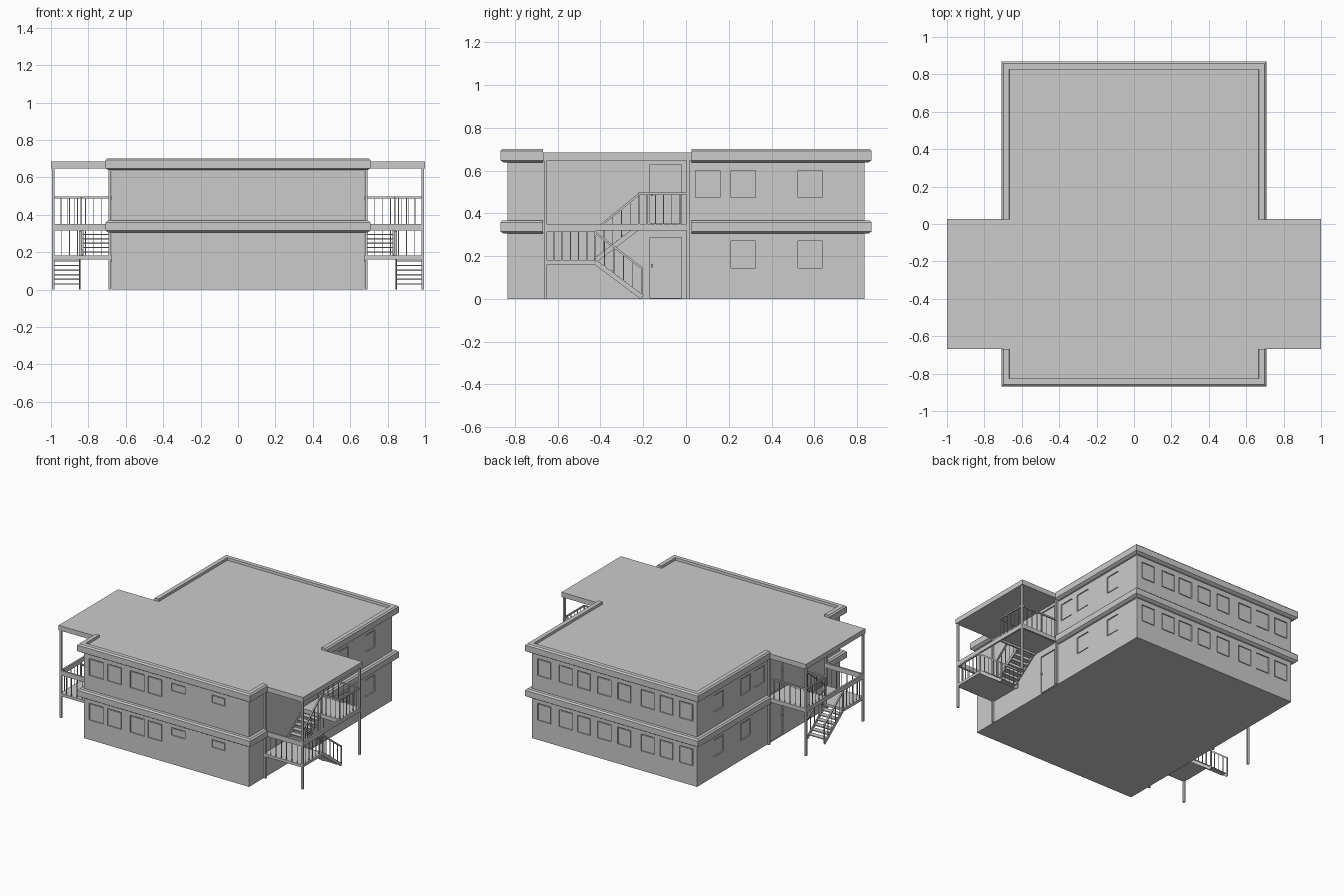
import bpy, bmesh
from mathutils import Vector, Matrix

if "Cube" in bpy.data.objects:
    bpy.data.objects.remove(bpy.data.objects["Cube"])

WX, WY, TOP = 0.675, 0.835, 0.684      # wall half sizes and roof height


def finish(bm, name):
    bmesh.ops.recalc_face_normals(bm, faces=bm.faces)
    me = bpy.data.meshes.new(name)
    bm.to_mesh(me)
    bm.free()
    ob = bpy.data.objects.new(name, me)
    bpy.context.collection.objects.link(ob)
    return ob


def box(bm, x0, x1, y0, y1, z0, z1):
    m = Matrix.Translation(((x0 + x1) / 2, (y0 + y1) / 2, (z0 + z1) / 2))
    bmesh.ops.create_cube(bm, size=1, matrix=m @ Matrix.Diagonal((abs(x1 - x0), abs(y1 - y0), z1 - z0, 1)))


def bar(bm, a, b, w, h=None):
    a, b = Vector(a), Vector(b)
    d = b - a
    up = Vector((0, 0, 1)) if abs(d.normalized().z) < 0.99 else Vector((0, 1, 0))
    side = d.cross(up).normalized()
    r = Matrix((side, d.normalized(), side.cross(d).normalized())).transposed().to_4x4()
    bmesh.ops.create_cube(bm, size=1, matrix=Matrix.Translation((a + b) / 2) @ r
                          @ Matrix.Diagonal((w, d.length, h or w, 1)))


def railing(bm, a, b, height, n):
    a, b, up = Vector(a), Vector(b), Vector((0, 0, height))
    bar(bm, a + up, b + up, 0.010)
    for i in range(n + 1):
        p = a.lerp(b, i / n)
        bar(bm, p, p + up, 0.008 if i in (0, n) else 0.004)


# Openings: (wall, start, end, bottom, top)
openings = []
for base in (0.145, 0.475):
    for c in (-0.575, -0.425, -0.24, -0.095):
        openings.append(("front", c - 0.058, c + 0.058, base, base + 0.125))
    for a in (0.04, 0.37):
        openings.append(("front", a, a + 0.11, base + 0.068, base + 0.125))
    for c in (0.575, 0.40, 0.25, 0.085, -0.08, -0.27, -0.425, -0.585):
        openings.append(("back", c - 0.055, c + 0.055, base, base + 0.125))
    for wall in ("left", "right"):
        openings += [(wall, 0.21, 0.325, base, base + 0.125), (wall, 0.525, 0.638, base, base + 0.125)]
for wall in ("left", "right"):
    openings += [(wall, 0.045, 0.16, 0.475, 0.60), (wall, -0.168, -0.022, 0.005, 0.288),
                 (wall, -0.168, -0.022, 0.355, 0.628)]


def wall_box(bm, o, inset, d0, d1):
    wall, a, b, z0, z1 = o
    a, b, z0, z1 = a + inset, b - inset, z0 + inset, z1 - inset
    s = 1 if wall in ("right", "back") else -1
    if wall in ("left", "right"):
        box(bm, *sorted((s * (WX + d0), s * (WX + d1))), a, b, z0, z1)
    else:
        box(bm, a, b, *sorted((s * (WY + d0), s * (WY + d1))), z0, z1)


# Main building with recessed windows and doors
bm = bmesh.new()
box(bm, -WX, WX, -WY, WY, 0, TOP)
body = finish(bm, "building_walls")
bm = bmesh.new()
for o in openings:
    wall_box(bm, o, 0, -0.008, 0.02)
cutter = finish(bm, "opening_cutter")
cutter.hide_render = True
cutter.hide_set(True)
mod = body.modifiers.new("openings", "BOOLEAN")
mod.object = cutter
mod.operation = "DIFFERENCE"
mod.solver = "EXACT"

# Panes and door leaves standing inside the recesses
bm = bmesh.new()
for o in openings:
    wall_box(bm, o, 0.007, -0.012, -0.004)
finish(bm, "window_and_door_panels")


# Projecting bands, U shaped around the front and back ends
def band(name, profile, sy, end):
    bm = bmesh.new()
    cols = []
    for d, z in profile:
        x, y = WX + d, sy * (WY + d)
        cols.append([bm.verts.new(p) for p in ((-x, end, z), (-x, y, z), (x, y, z), (x, end, z))])
    n = len(cols)
    for i in range(n):
        p, q = cols[i], cols[(i + 1) % n]
        for k in range(3):
            bm.faces.new((p[k], p[k + 1], q[k + 1], q[k]))
    bm.faces.new([c[0] for c in cols])
    bm.faces.new([c[3] for c in reversed(cols)])
    finish(bm, name)


roof_profile = [(-0.01, 0.638), (0.017, 0.638), (0.033, 0.648), (0.033, 0.692), (0.023, 0.702), (-0.008, 0.702), (-0.01, 0.68)]
floor_profile = [(-0.01, 0.305), (0.017, 0.305), (0.033, 0.315), (0.033, 0.358), (0.023, 0.368), (-0.01, 0.368)]
for label, sy, end in (("front", -1, -0.668), ("back", 1, 0.025)):
    band(label + "_roof_parapet", roof_profile, sy, end)
    band(label + "_floor_band", floor_profile, sy, end)

# Side porches, the same on both sides
for side, s in (("right", 1), ("left", -1)):
    IN, MID, OUT = s * 0.685, s * 0.838, s * 0.988
    F, B, S, L = -0.657, 0.01, -0.22, -0.425   # front, back, balcony edge, landing edge

    bm = bmesh.new()
    box(bm, *sorted((s * WX, s)), -0.668, 0.027, 0.648, TOP)
    finish(bm, side + "_porch_roof")

    bm = bmesh.new()
    for x in (IN, OUT):
        for y in (F, B):
            bar(bm, (x, y, 0), (x, y, 0.65), 0.014)
    finish(bm, side + "_porch_posts")

    bm = bmesh.new()
    for a, b in (((OUT, F), (OUT, B)), ((IN, F), (OUT, F)), ((IN, B), (OUT, B)), ((IN, S), (OUT, S))):
        bar(bm, (*a, 0.336), (*b, 0.336), 0.013, 0.03)
    finish(bm, side + "_balcony_beams")

    bm = bmesh.new()
    box(bm, *sorted((s * WX, OUT)), S, B, 0.335, 0.35)
    finish(bm, side + "_balcony_floor")

    bm = bmesh.new()
    box(bm, *sorted((s * WX, s * 0.994)), -0.664, L, 0.162, 0.182)
    finish(bm, side + "_stair_landing")

    # Open stairs: stringers and treads
    for label, x0, x1, a, b in (("lower", MID + s * 0.008, OUT, (-0.205, 0.0), (L, 0.172)),
                                ("upper", IN + s * 0.004, MID - s * 0.008, (L, 0.172), (S, 0.336))):
        bm = bmesh.new()
        for x in (x0, x1):
            bar(bm, (x, a[0], a[1] + 0.008), (x, b[0], b[1]), 0.008, 0.022)
        for i in range(1, 7):
            t = i / 7
            y, z = a[0] + (b[0] - a[0]) * t, a[1] + (b[1] - a[1]) * t
            box(bm, *sorted((x0, x1)), y - 0.018, y + 0.018, z + 0.002, z + 0.009)
        finish(bm, f"{side}_{label}_stairs")

    bm = bmesh.new()
    railing(bm, (OUT, S, 0.35), (OUT, B, 0.35), 0.143, 6)
    railing(bm, (MID, S, 0.35), (OUT, S, 0.35), 0.143, 4)
    railing(bm, (IN, B, 0.35), (OUT, B, 0.35), 0.143, 7)
    finish(bm, side + "_balcony_railing")

    bm = bmesh.new()
    railing(bm, (OUT, F, 0.182), (OUT, L, 0.182), 0.138, 6)
    railing(bm, (IN, F, 0.182), (OUT, F, 0.182), 0.138, 7)
    finish(bm, side + "_landing_railing")

    bm = bmesh.new()
    railing(bm, (MID, L, 0.177), (MID, S, 0.345), 0.145, 5)
    for x in (MID + s * 0.008, OUT):
        railing(bm, (x, L, 0.175), (x, -0.205, 0.008), 0.135, 5)
    finish(bm, side + "_stair_railings")

    bm = bmesh.new()
    for z in (0.155, 0.49):
        box(bm, *sorted((s * 0.668, s * 0.683)), -0.163, -0.155, z - 0.008, z + 0.008)
    finish(bm, side + "_door_handles")
